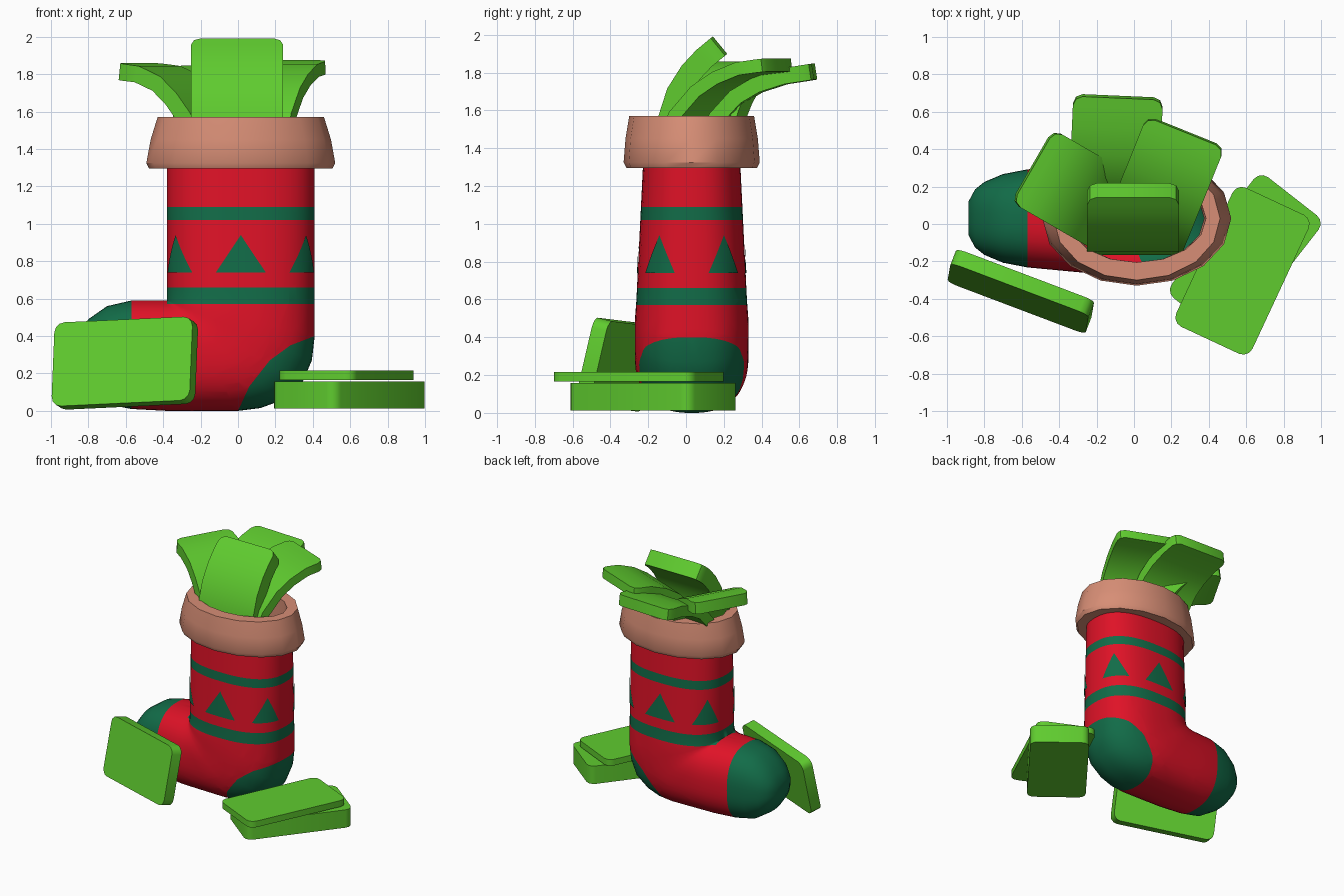
import bpy, bmesh, math
from mathutils import Vector, Euler, Matrix

if "Cube" in bpy.data.objects:
    bpy.data.objects.remove(bpy.data.objects["Cube"])


def material(name, rgb):
    m = bpy.data.materials.new(name)
    m.diffuse_color = (*rgb, 1)
    m.use_nodes = True
    m.node_tree.nodes["Principled BSDF"].inputs["Base Color"].default_value = m.diffuse_color
    return m


RED = material("red_knit", (0.74, 0.006, 0.02))
DARK = material("dark_green_knit", (0.006, 0.15, 0.065))
CUFF = material("salmon_trim", (0.68, 0.27, 0.18))
LIME = material("bright_green", (0.115, 0.6, 0.028))


def finish(name, bm, mats, angle=35):
    me = bpy.data.meshes.new(name)
    bm.to_mesh(me)
    bm.free()
    ob = bpy.data.objects.new(name, me)
    bpy.context.collection.objects.link(ob)
    for m in mats:
        me.materials.append(m)
    bpy.ops.object.select_all(action='DESELECT')
    ob.select_set(True)
    bpy.context.view_layer.objects.active = ob
    bpy.ops.object.shade_smooth_by_angle(angle=math.radians(angle))
    return ob


def loft(rings, cap_start=False, cap_end=False):
    bm = bmesh.new()
    vs = [[bm.verts.new(p) for p in r] for r in rings]
    n = len(rings[0])
    for a, b in zip(vs, vs[1:]):
        for i in range(n):
            j = (i + 1) % n
            bm.faces.new((a[i], a[j], b[j], b[i]))
    if cap_start:
        bm.faces.new(vs[0])
    if cap_end:
        bm.faces.new(vs[-1])
    bmesh.ops.remove_doubles(bm, verts=bm.verts, dist=1e-4)
    bmesh.ops.recalc_face_normals(bm, faces=bm.faces)
    return bm


def oval(t, n=2.5):
    c, s = math.cos(t), math.sin(t)
    r = (abs(c) ** n + abs(s) ** n) ** (-1 / n)
    return c * r, s * r


def leg_depth(z):
    return 0.258 + 0.049 * (1.3 - z)


# Stocking body: rings down the leg, fanned round the ankle, then along the foot
# each section: (inner x, inner z, outer x, outer z, half depth)
sections = [(-0.38, z, 0.41, z, leg_depth(z)) for z in (1.4, 0.59)]
sections += [(-0.38, 0.59, x, z, 0.3) for x, z in
             ((0.41, 0.4), (0.395, 0.27), (0.34, 0.14), (0.23, 0.055), (0.12, 0.015))]
sections += [(-0.38, 0.59, 0.0, 0.0, 0.295), (-0.38, 0.59, -0.2, 0.0, 0.288),
             (-0.38, 0.59, -0.38, 0.0, 0.28), (-0.57, 0.59, -0.57, 0.01, 0.262),
             (-0.70, 0.56, -0.70, 0.035, 0.237), (-0.80, 0.49, -0.80, 0.10, 0.195),
             (-0.85, 0.42, -0.85, 0.17, 0.155), (-0.885, 0.36, -0.885, 0.23, 0.09)]
N = 48
rings = []
for ax, az, bx, bz, h in sections:
    ring = []
    for i in range(N):
        c, s = oval(2 * math.pi * i / N)
        k = (1 + c) / 2
        ring.append((ax + (bx - ax) * k, 0.03 + h * s, az + (bz - az) * k))
    rings.append(ring)
bm = loft(rings, cap_end=True)

# Cut colour borders: two stripes and the heel patch
heel = [(0.0, 0.0), (0.06, 0.13), (0.17, 0.27), (0.28, 0.35), (0.41, 0.40)]
heel_planes = [(Vector((x0, 0, z0)), Vector((z1 - z0, 0, x0 - x1)))
               for (x0, z0), (x1, z1) in zip(heel, heel[1:])]
stripes = ((0.57, 0.66), (1.02, 1.09))
for co, no in heel_planes + [(Vector((0, 0, z)), Vector((0, 0, 1))) for s in stripes for z in s]:
    bmesh.ops.bisect_plane(bm, geom=bm.verts[:] + bm.edges[:] + bm.faces[:],
                           plane_co=co, plane_no=no, dist=1e-5)
for f in bm.faces:
    c = f.calc_center_median()
    toe = c.x < -0.57
    stripe = c.x > -0.385 and any(a < c.z < b for a, b in stripes)
    patch = all((c - co).dot(no) > 0 for co, no in heel_planes)
    f.material_index = int(toe or stripe or patch)
finish("stocking_body", bm, [RED, DARK], 50)

# Six knitted triangles round the leg, as thin curved plates
bm = bmesh.new()
for deg, half in ((-90, 0.33), (-35, 0.305), (35, 0.305), (90, 0.33), (145, 0.305), (215, 0.305)):
    low, high = [], []
    for i in range(13):
        u = i / 6 - 1
        c, s = oval(math.radians(deg) + half * u)
        for row, z in ((low, 0.74), (high, 0.74 + 0.2 * (1 - abs(u)))):
            row.append(bm.verts.new((0.015 + 0.4 * c, 0.03 + (leg_depth(z) + 0.004) * s, z)))
    for i in range(12):
        bm.faces.new((low[i], low[i + 1], high[i + 1], high[i]))
bmesh.ops.remove_doubles(bm, verts=bm.verts, dist=1e-4)
finish("triangle_pattern", bm, [DARK])

# Cuff: 16-sided flared ring
profile = [(0.38, 0.245, 1.30), (0.49, 0.345, 1.295), (0.505, 0.36, 1.325),
           (0.482, 0.35, 1.45), (0.445, 0.33, 1.57), (0.37, 0.235, 1.57), (0.36, 0.235, 1.34)]
bm = loft([[(0.015 + a * math.cos(math.pi * i / 8), 0.03 + b * math.sin(math.pi * i / 8), z)
            for i in range(16)] for a, b, z in profile])
finish("cuff", bm, [CUFF])


# Flat slabs lying beside the stocking (length x, width y, thickness z before turning)
def slab(name, size, loc, rot, thin_axis):
    bm = bmesh.new()
    bmesh.ops.create_cube(bm, size=1)
    bmesh.ops.scale(bm, vec=size, verts=bm.verts)
    edges = [e for e in bm.edges
             if abs((e.verts[0].co - e.verts[1].co).normalized()[thin_axis]) > 0.9]
    bmesh.ops.bevel(bm, geom=edges, offset=0.055, segments=3, profile=0.5, affect='EDGES')
    turn = Euler([math.radians(a) for a in rot]).to_matrix().to_4x4()
    bmesh.ops.transform(bm, matrix=Matrix.Translation(loc) @ turn, verts=bm.verts)
    finish(name, bm, [LIME])


slab("leaning_slab", (0.79, 0.085, 0.46), (-0.605, -0.36, 0.255), (-13, -2.5, -20.7), 1)
slab("lower_slab", (0.44, 0.82, 0.145), (0.595, -0.175, 0.085), (0, 0, -38), 2)
slab("upper_slab", (0.45, 0.82, 0.05), (0.58, -0.25, 0.19), (0, 0, -25), 2)


# Curved slabs coming out of the top: path of (distance outward, height)
def curved_slab(name, base, heading, width, thick, path):
    out = Vector((math.cos(math.radians(heading)), math.sin(math.radians(heading)), 0))
    side = Vector((out.y, -out.x, 0))
    pts = [Vector((*base, 0)) + out * d + Vector((0, 0, z)) for d, z in path]
    last = pts[-1] - pts[-2]
    step = last.normalized()
    pts[-1:] = [pts[-1] - step * 0.05, pts[-1] - step * 0.015, pts[-1]]
    inset = [0] * (len(pts) - 2) + [0.015, 0.05]
    rings = []
    for i, p in enumerate(pts):
        t = (pts[min(i + 1, len(pts) - 1)] - pts[max(i - 1, 0)]).normalized()
        n = side.cross(t) * thick / 2
        w = side * (width / 2 - inset[i])
        rings.append([p - w - n, p + w - n, p + w + n, p - w + n])
    finish(name, loft(rings, True, True), [LIME])


curved_slab("front_curved_slab", (-0.005, -0.105), 90, 0.49, 0.12,
            [(0, 1.36), (0.015, 1.55), (0.06, 1.69), (0.13, 1.8), (0.20, 1.875), (0.285, 1.945)])
curved_slab("back_curved_slab", (-0.11, 0.1), 87.5, 0.48, 0.085,
            [(0, 1.4), (0.07, 1.56), (0.17, 1.67), (0.28, 1.735), (0.42, 1.78), (0.58, 1.805)])
curved_slab("right_curved_slab", (0.06, -0.045), 68, 0.45, 0.07,
            [(0, 1.4), (0.07, 1.57), (0.19, 1.7), (0.30, 1.77), (0.43, 1.82), (0.58, 1.84)])
curved_slab("left_curved_slab", (-0.1, 0.055), 150, 0.45, 0.09,
            [(0, 1.4), (0.09, 1.57), (0.17, 1.67), (0.26, 1.75), (0.38, 1.8), (0.51, 1.815)])
